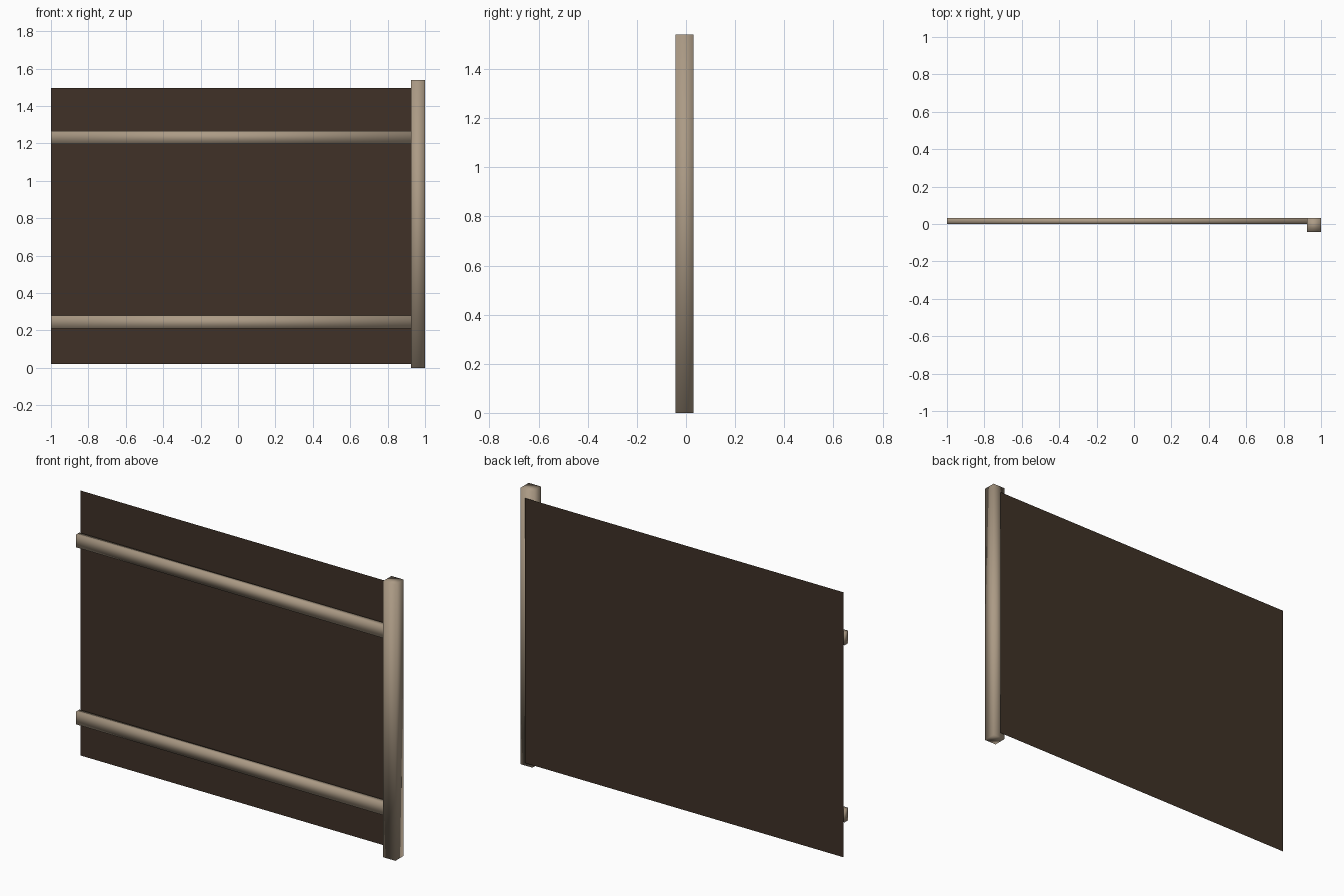
import bpy
import bmesh
from mathutils import Vector

default = bpy.data.objects.get("Cube")
if default:
    bpy.data.objects.remove(default, do_unlink=True)


def make_material(name, color):
    mat = bpy.data.materials.new(name)
    mat.use_nodes = True
    mat.diffuse_color = color
    mat.node_tree.nodes["Principled BSDF"].inputs["Base Color"].default_value = color
    return mat


def add_object(name, bm, mat, smooth):
    mesh = bpy.data.meshes.new(name)
    for face in bm.faces:
        face.smooth = smooth
    bm.to_mesh(mesh)
    bm.free()
    mesh.materials.append(mat)
    obj = bpy.data.objects.new(name, mesh)
    bpy.context.collection.objects.link(obj)
    return obj


def add_beam(name, low, high, mat):
    """Box between two corners, with soft shading across its edges."""
    low, high = Vector(low), Vector(high)
    bm = bmesh.new()
    bmesh.ops.create_cube(bm, size=1)
    bmesh.ops.scale(bm, vec=high - low, verts=bm.verts)
    bmesh.ops.translate(bm, vec=(low + high) / 2, verts=bm.verts)
    return add_object(name, bm, mat, True)


pale_wood = make_material("pale wood", (0.41, 0.325, 0.235, 1))
dark_wood = make_material("dark wood", (0.050, 0.031, 0.020, 1))

POST_INNER = 0.925
POST_MIDDLE = 0.963

# Upright post at the left end
add_beam("post", (POST_INNER, -0.042, 0), (1, 0.031, 1.54), pale_wood)

# Two horizontal rails running into the post
for name, bottom in (("lower_rail", 0.21), ("upper_rail", 1.197)):
    add_beam(name, (-1, 0, bottom), (POST_INNER, 0.031, bottom + 0.07), pale_wood)

# Single-sheet panel behind the post and rails
bm = bmesh.new()
corners = [(-1, 0.02), (POST_MIDDLE, 0.02), (POST_MIDDLE, 1.497), (-1, 1.497)]
bm.faces.new([bm.verts.new((x, 0.042, z)) for x, z in corners])
add_object("panel", bm, dark_wood, False)
